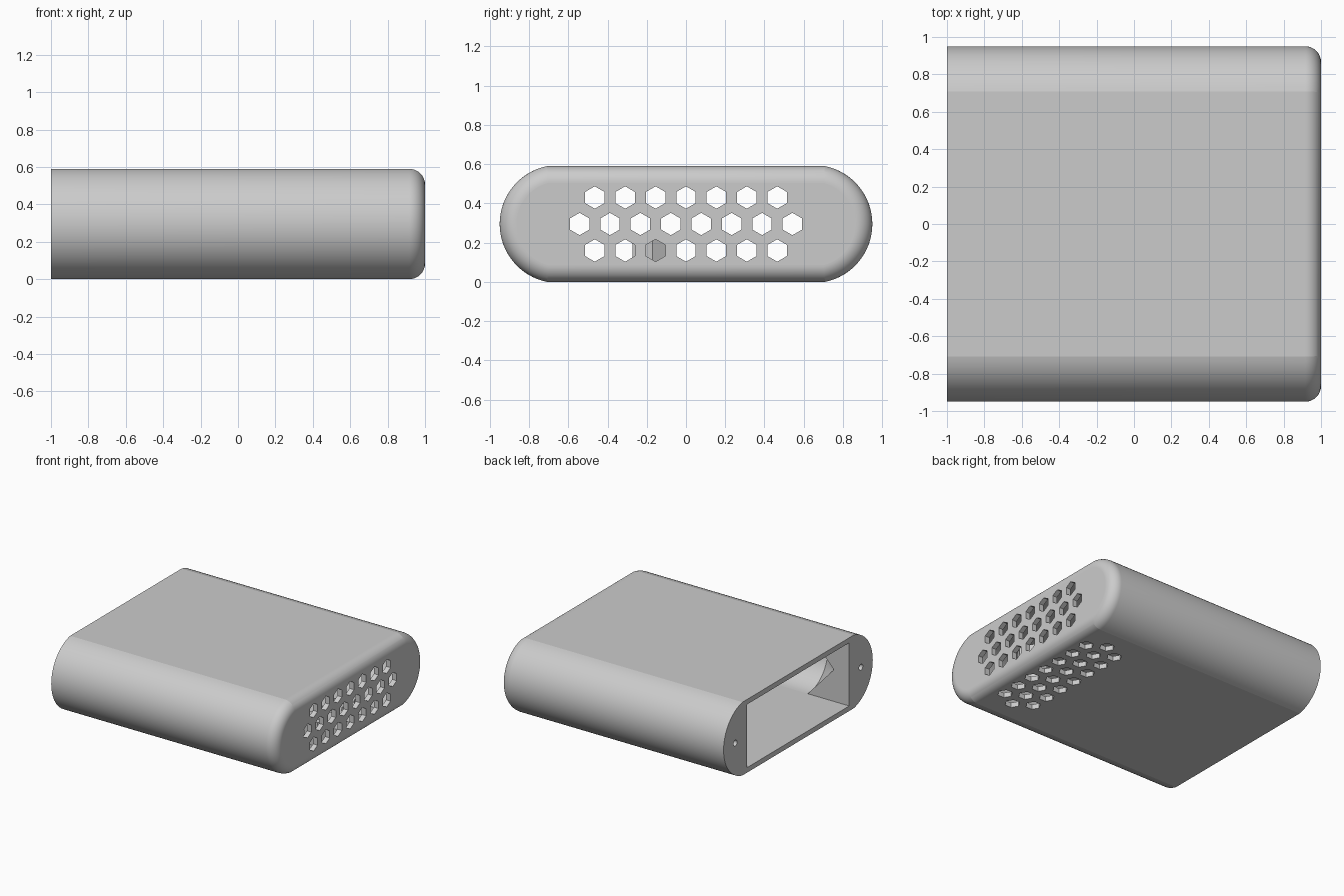
import bpy, bmesh
from math import sin, cos, asin, pi, radians
from mathutils import Vector

cube = bpy.data.objects.get("Cube")
if cube:
    bpy.data.objects.remove(cube, do_unlink=True)

HALF_H, WALL, FILLET = 0.295, 0.04, 0.085
MID = HALF_H

grey = bpy.data.materials.new("plain grey")
grey.use_nodes = True
grey.diffuse_color = (0.6, 0.6, 0.6, 1)
grey.node_tree.nodes["Principled BSDF"].inputs["Base Color"].default_value = (0.6, 0.6, 0.6, 1)


def loft(bm, rings):
    """Skin a closed solid through equal-sized rings of points."""
    rows = [[bm.verts.new(p) for p in ring] for ring in rings]
    n = len(rows[0])
    for a, b in zip(rows, rows[1:]):
        for i in range(n):
            bm.faces.new((a[i], a[(i + 1) % n], b[(i + 1) % n], b[i]))
    bm.faces.new(rows[0])
    bm.faces.new(rows[-1])


def finish(name, bm):
    bmesh.ops.recalc_face_normals(bm, faces=bm.faces)
    mesh = bpy.data.meshes.new(name)
    bm.to_mesh(mesh)
    bm.free()
    mesh.materials.append(grey)
    obj = bpy.data.objects.new(name, mesh)
    bpy.context.collection.objects.link(obj)
    return obj


def section(x, inset, radius=0.301, centre=0.649, half=HALF_H, steps=32):
    """Flat-topped rounded outline at x, shrunk by inset."""
    r, h = radius - inset, half - inset
    top = asin(min(1, h / r))
    ring = []
    for side in (1, -1):
        for k in range(steps + 1):
            a = -top + 2 * top * k / steps
            ring.append((x, side * (centre + r * cos(a)), MID + side * r * sin(a)))
    return ring


def prism(bm, centre, axis, u, v, radius, sides, start, end):
    """Regular prism along axis, with a corner pointing along u."""
    c, axis, u, v = map(Vector, (centre, axis, u, v))
    angles = [2 * pi * k / sides for k in range(sides)]
    loft(bm, [[c + axis * d + u * radius * cos(a) + v * radius * sin(a) for a in angles]
              for d in (start, end)])


def cut(target, cutter):
    cutter.hide_render = True
    mod = target.modifiers.new("cut", "BOOLEAN")
    mod.operation, mod.solver, mod.object = "DIFFERENCE", "EXACT", cutter
    bpy.ops.object.select_all(action="DESELECT")
    bpy.context.view_layer.objects.active = target
    target.select_set(True)
    bpy.ops.object.modifier_apply(modifier=mod.name)
    bpy.data.objects.remove(cutter, do_unlink=True)


def shade(obj):
    bpy.ops.object.select_all(action="DESELECT")
    bpy.context.view_layer.objects.active = obj
    obj.select_set(True)
    bpy.ops.object.shade_smooth_by_angle(angle=radians(9))
    for p in obj.data.polygons:
        if max(abs(c) for c in p.normal) > 0.9999:
            p.use_smooth = False


X, Y, Z = (1, 0, 0), (0, 1, 0), (0, 0, 1)

# Outer sleeve with a rounded closed end
bm = bmesh.new()
rings = [section(-1, 0)]
for k in range(17):
    t = pi / 2 * k / 16
    rings.append(section(1 - FILLET + FILLET * sin(t), FILLET * (1 - cos(t))))
loft(bm, rings)
body = finish("case_body", bm)

# Rounded cavity whose side lobes taper to points behind the screw posts
bm = bmesh.new()
lobe = dict(radius=0.255, centre=0.65, half=0.255)
loft(bm, [section(-0.86, 0.252, **lobe), section(-0.63, 0, **lobe), section(1 - WALL, 0, **lobe)])
cut(body, finish("cavity_cutter", bm))

# Rectangular opening
bm = bmesh.new()
h = HALF_H - WALL - 0.0005
loft(bm, [[(x, y, MID + z) for y, z in ((-0.65, -h), (0.65, -h), (0.65, h), (-0.65, h))]
          for x in (-1.1, -0.4)])
cut(body, finish("opening_cutter", bm))

# Screw holes in the open rim
bm = bmesh.new()
for side in (1, -1):
    prism(bm, (-1, side * 0.8, MID), X, Z, Y, 0.024, 24, -0.1, 0.33)
cut(body, finish("screw_hole_cutter", bm))

# Staggered vent holes in the closed end and in the floor
bm = bmesh.new()
for row in (-1, 0, 1):
    count = 7 if row else 8
    for k in range(count):
        y = (k - (count - 1) / 2) * 0.155
        prism(bm, (1, y, MID + row * 0.135), X, Z, Y, 0.057, 6, -0.07, 0.1)
        prism(bm, (0.715 + row * 0.135, y, 0), Z, X, Y, 0.057, 6, -0.1, 0.07)
cut(body, finish("vent_cutter", bm))
shade(body)

# Small hollow post standing on the floor behind the vents
bm = bmesh.new()
prism(bm, (0.84, -0.17, 0), Z, X, Y, 0.118, 6, WALL - 0.005, 0.23)
post = finish("floor_post", bm)
bm = bmesh.new()
prism(bm, (0.84, -0.17, 0), Z, X, Y, 0.065, 24, -0.1, 0.4)
cut(post, finish("post_hole_cutter", bm))
shade(post)
